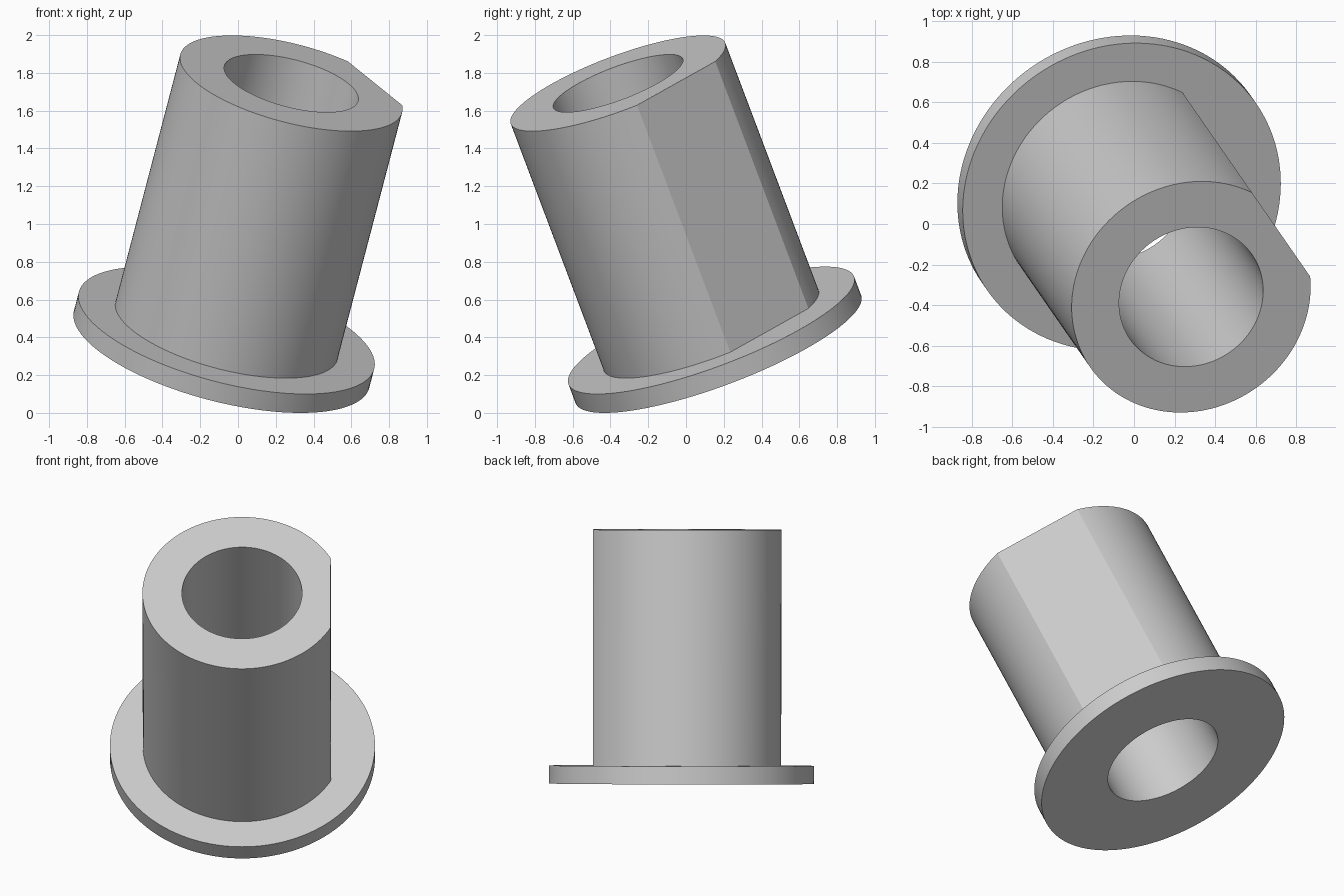
import bpy, bmesh, math
from mathutils import Matrix, Vector

cube = bpy.data.objects.get("Cube")
if cube:
    bpy.data.objects.remove(cube, do_unlink=True)

# Main dimensions
FLANGE_R, TUBE_R, BORE_R = 0.808, 0.607, 0.366
FLAT_DIST, FLANGE_T, HEIGHT = 0.54, 0.11, 1.549

# Shared angles: the flat's span first, then the round arc
half = math.acos(FLAT_DIST / TUBE_R)
FLAT_STEPS, ARC_STEPS = 16, 112
angles = [-half + 2 * half * i / FLAT_STEPS for i in range(FLAT_STEPS)]
angles += [half + (math.tau - 2 * half) * i / ARC_STEPS for i in range(ARC_STEPS)]


def circle(radius):
    return lambda a: radius


def tube_outline(a):
    # Round tube cut by one flat side
    return min(TUBE_R, FLAT_DIST / math.cos(a)) if math.cos(a) > 0 else TUBE_R


# Closed section: bore, flange, tube wall, back to the bore
sections = [
    (circle(BORE_R), 0), (circle(FLANGE_R), 0), (circle(FLANGE_R), FLANGE_T),
    (tube_outline, FLANGE_T), (tube_outline, HEIGHT), (circle(BORE_R), HEIGHT),
]

bm = bmesh.new()
rings = [[bm.verts.new((r(a) * math.cos(a), r(a) * math.sin(a), z)) for a in angles]
         for r, z in sections]
n = len(angles)
for k, ring in enumerate(rings):
    nxt = rings[(k + 1) % len(rings)]
    for i in range(n):
        j = (i + 1) % n
        bm.faces.new((ring[i], ring[j], nxt[j], nxt[i]))
bmesh.ops.recalc_face_normals(bm, faces=bm.faces)

# Lean the part, with the flat's normal kept horizontal
axis = Vector((0.238, -0.343, 0.909)).normalized()
flat = Vector((-axis.y, axis.x, 0)).normalized()
lean = Matrix((flat, axis.cross(flat), axis)).transposed()
bm.transform(lean.to_4x4())

# Centre it and stand it on the ground
low = [min(v.co[i] for v in bm.verts) for i in range(3)]
high = [max(v.co[i] for v in bm.verts) for i in range(3)]
bm.transform(Matrix.Translation((-(low[0] + high[0]) / 2, -(low[1] + high[1]) / 2, -low[2])))

mesh = bpy.data.meshes.new("flanged_bushing")
bm.to_mesh(mesh)
bm.free()
bushing = bpy.data.objects.new("flanged_bushing", mesh)
bpy.context.collection.objects.link(bushing)

# Plain grey material
grey = bpy.data.materials.new("light_grey")
grey.use_nodes = True
colour = (0.6, 0.6, 0.6, 1)
grey.diffuse_color = colour
grey.node_tree.nodes["Principled BSDF"].inputs["Base Color"].default_value = colour
mesh.materials.append(grey)

# Smooth round walls, sharp rims and flat
bpy.ops.object.select_all(action="DESELECT")
bushing.select_set(True)
bpy.context.view_layer.objects.active = bushing
bpy.ops.object.shade_smooth_by_angle(angle=math.radians(15))
